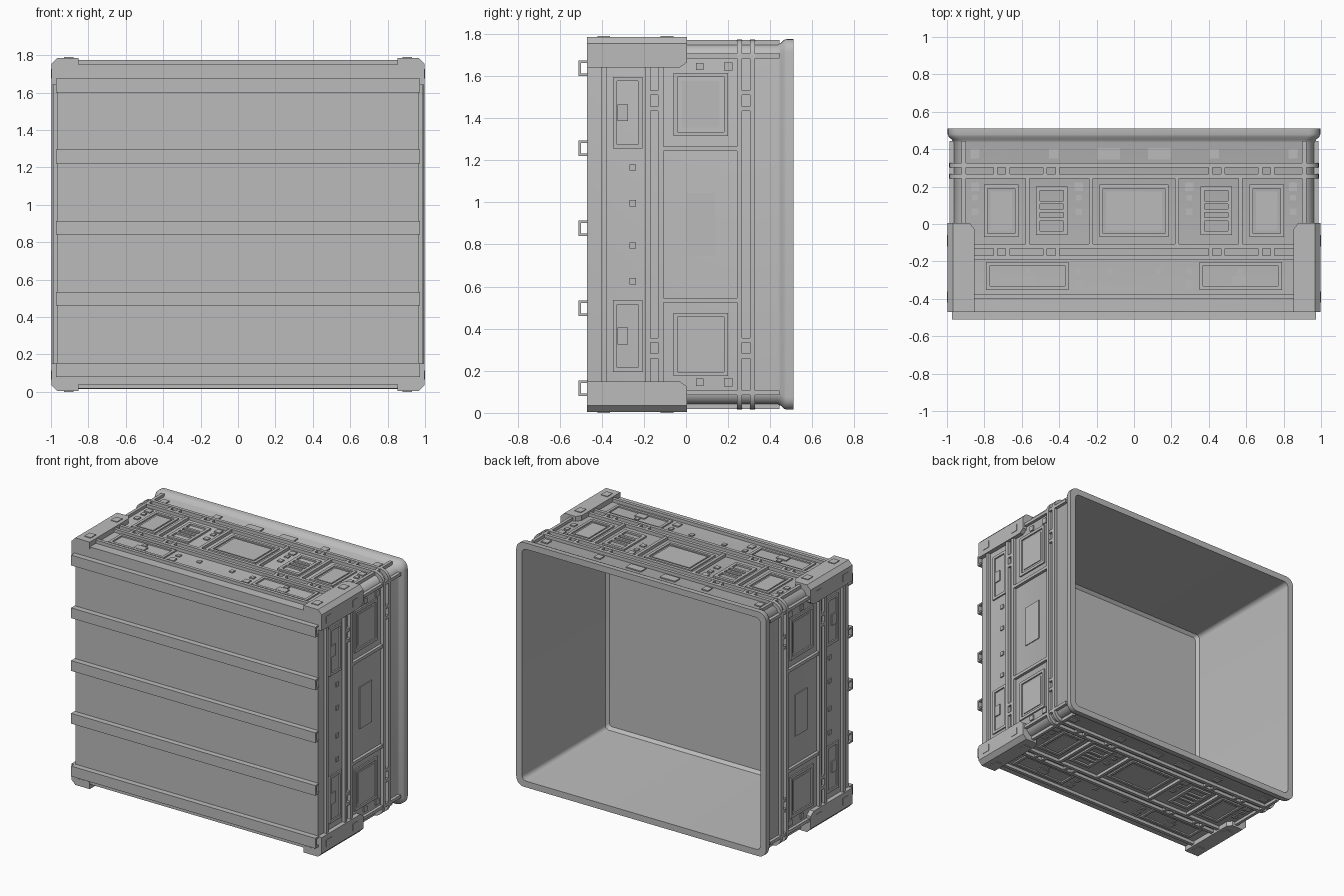
import bpy, bmesh, math

if "Cube" in bpy.data.objects:
    bpy.data.objects.remove(bpy.data.objects["Cube"])

CZ = 0.895                 # height of the box centre line
HX, HZ = 0.965, 0.855      # half sizes of the recessed outer wall
RIB = 0.023                # rib height above the wall

grey = bpy.data.materials.new("grey")
grey.diffuse_color = (0.5, 0.5, 0.5, 1)
grey.use_nodes = True
grey.node_tree.nodes["Principled BSDF"].inputs["Base Color"].default_value = grey.diffuse_color


def finish(name, bm, smooth=False):
    bmesh.ops.recalc_face_normals(bm, faces=bm.faces)
    me = bpy.data.meshes.new(name)
    bm.to_mesh(me)
    bm.free()
    me.materials.append(grey)
    ob = bpy.data.objects.new(name, me)
    bpy.context.collection.objects.link(ob)
    if smooth:
        bpy.context.view_layer.objects.active = ob
        ob.select_set(True)
        bpy.ops.object.shade_smooth_by_angle(angle=math.radians(35))
        ob.select_set(False)
    return ob


def rounded(hx, hz, r, n=6):
    """Rounded rectangle in the x-z plane."""
    pts = []
    for k, (sx, sz) in enumerate(((1, 1), (-1, 1), (-1, -1), (1, -1))):
        for i in range(n + 1):
            a = math.pi / 2 * (k + i / n)
            pts.append((sx * (hx - r) + r * math.cos(a), sz * (hz - r) + r * math.sin(a)))
    return pts


def loft(bm, sections, closed=False):
    """Skin (y, outline) sections; cap the ends unless closed."""
    rings = [[bm.verts.new((x, y, CZ + z)) for x, z in o] for y, o in sections]
    pairs = list(zip(rings, rings[1:])) + ([(rings[-1], rings[0])] if closed else [])
    for a, b in pairs:
        for i in range(len(a)):
            j = (i + 1) % len(a)
            bm.faces.new((a[i], a[j], b[j], b[i]))
    if not closed:
        bm.faces.new(rings[0])
        bm.faces.new(rings[-1])


def block(bm, lo, hi):
    v = bmesh.ops.create_cube(bm, size=1)["verts"]
    for p in v:
        p.co = [(lo[i] + hi[i]) / 2 + p.co[i] * (hi[i] - lo[i]) for i in range(3)]


def slab(bm, wall, u, y, w, d, h):
    """Box on both opposite walls, mirrored in u. wall: 'flat' = top/bottom, 'side' = left/right."""
    for s in (1, -1):
        for m in ((1, -1) if u else (1,)):
            a, b = m * u - w / 2, m * u + w / 2
            base = HZ if wall == "flat" else HX
            o = sorted((s * (base - 0.01), s * (base + h)))
            if wall == "flat":
                block(bm, (a, y - d / 2, CZ + o[0]), (b, y + d / 2, CZ + o[1]))
            else:
                block(bm, (o[0], y - d / 2, CZ + a), (o[1], y + d / 2, CZ + b))


def frame(bm, wall, u, y, w, d, h=0.01, t=0.02):
    for s in (1, -1):
        slab(bm, wall, u, y + s * (d - t) / 2, w, t, h)
        if u:
            slab(bm, wall, u + s * (w - t) / 2, y, t, d - 2 * t, h)
    if not u:
        slab(bm, wall, (w - t) / 2, y, t, d - 2 * t, h)


# hollow shell with flared rim, open at the back
bm = bmesh.new()
loft(bm, [(-0.47, rounded(HX, HZ, 0.06)), (0.435, rounded(HX, HZ, 0.06)),
          (0.45, rounded(HX + 0.008, HZ + 0.006, 0.06)),
          (0.465, rounded(0.99, 0.876, 0.06)), (0.48, rounded(0.996, 0.88, 0.06)),
          (0.51, rounded(0.996, 0.88, 0.06)), (0.51, rounded(0.95, 0.835, 0.035)),
          (-0.41, rounded(0.93, 0.815, 0.03)), (-0.43, rounded(0.91, 0.795, 0.02))])
finish("shell", bm, True)

# ribs wrapped round the shell
bm = bmesh.new()
for y in (-0.39, -0.18, -0.12, 0.255, 0.315):
    inner, outer = rounded(HX - 0.01, HZ - 0.01, 0.055), rounded(HX + RIB, HZ + RIB, 0.075)
    loft(bm, [(y - 0.012, inner), (y - 0.012, outer), (y + 0.012, outer), (y + 0.012, inner)], True)
finish("wrap_ribs", bm, True)

# straight ribs: corner ribs, panel dividers and rungs
bm = bmesh.new()
for wall, edge, dividers, rungs in (("flat", 0.91, (0.57, 0.23), (0.74, 0.675, 0.475, 0.41)),
                                    ("side", 0.80, (0.36,), (0.625, 0.55))):
    slab(bm, wall, edge, 0.17, 0.022, 0.55, RIB - 0.002)
    for u in dividers:
        slab(bm, wall, u, 0.068, 0.022, 0.36, RIB - 0.002)
    for u in rungs:
        for y in (-0.15, 0.285):
            slab(bm, wall, u, y, 0.022, 0.05, RIB - 0.002)
finish("straight_ribs", bm)

# shallow frames and panels
bm = bmesh.new()
for u, w in ((0.71, 0.185), (0, 0.37)):
    frame(bm, "flat", u, 0.07, w, 0.28)
    slab(bm, "flat", u, 0.07, w - 0.07, 0.21, 0.005)
frame(bm, "flat", 0.57, -0.277, 0.44, 0.15)
frame(bm, "side", 0.57, 0.07, 0.30, 0.26)
slab(bm, "side", 0.57, 0.07, 0.22, 0.18, 0.005)
frame(bm, "side", 0.53, -0.277, 0.34, 0.14)
slab(bm, "side", 0, 0.07, 0.30, 0.14, 0.006)
finish("panel_frames", bm)

# vents with cross bars
bm = bmesh.new()
frame(bm, "flat", 0.44, 0.07, 0.17, 0.26, 0.012, 0.022)
for y in (0.025, 0.07, 0.115):
    slab(bm, "flat", 0.44, y, 0.13, 0.018, 0.012)
finish("vents", bm)

# small studs and latch plates
bm = bmesh.new()
for u in (0.85, 0.295):
    for y, s in ((0.2, 0.045), (0.14, 0.03), (0.065, 0.035)):
        slab(bm, "flat", u, y, s, s, 0.008)
for wall, u, y, w, d in (("flat", 0.565, -0.30, 0.08, 0.05), ("flat", 0.565, -0.253, 0.03, 0.03),
                         ("flat", 0.295, -0.253, 0.03, 0.03), ("flat", 0.295, -0.325, 0.045, 0.045),
                         ("flat", 0.13, -0.253, 0.03, 0.03), ("flat", 0.85, 0.375, 0.05, 0.05),
                         ("flat", 0.43, 0.375, 0.05, 0.05), ("flat", 0.135, 0.375, 0.12, 0.06),
                         ("side", 0.53, -0.30, 0.08, 0.05), ("side", 0.27, -0.253, 0.03, 0.03),
                         ("side", 0.10, -0.253, 0.03, 0.03), ("side", 0.75, 0.2, 0.04, 0.04),
                         ("side", 0.75, 0.065, 0.035, 0.035)):
    slab(bm, wall, u, y, w, d, 0.008)
finish("studs", bm)

# chamfered corner guards
bm = bmesh.new()
for sx in (1, -1):
    for sz in (1, -1):
        def guard(leg, c=0.03, t=0.05):
            x, z = 0.997, 0.89
            pts = [(x - leg, z), (x - c, z), (x, z - c), (x, z - leg),
                   (x - t, z - leg), (x - t, z - t), (x - leg, z - t)]
            return [(sx * a, sz * b) for a, b in pts]
        loft(bm, [(-0.471, guard(0.145)), (-0.03, guard(0.145)), (0.005, guard(0.12))])
        # thin pads on the guard
        for y in (-0.39, -0.09):
            z = sorted((sz * 0.885, sz * 0.895))
            x = sorted((sx * 0.88, sx * 0.93))
            block(bm, (x[0], y - 0.03, CZ + z[0]), (x[1], y + 0.03, CZ + z[1]))
            x = sorted((sx * 0.99, sx * 1.0))
            z = sorted((sz * 0.78, sz * 0.83))
            block(bm, (x[0], y - 0.03, CZ + z[0]), (x[1], y + 0.03, CZ + z[1]))
finish("corner_guards", bm)

# five hollow rails across the front
bm = bmesh.new()
for i in range(5):
    z, h, t = 0.117 + 0.38 * i, 0.037, 0.012
    block(bm, (-0.973, -0.51, z - h), (0.973, -0.51 + t, z + h))
    for s in (1, -1):
        e = sorted((z + s * h, z + s * (h - t)))
        block(bm, (-0.973, -0.51 + t, e[0]), (0.973, -0.465, e[1]))
finish("front_rails", bm)
